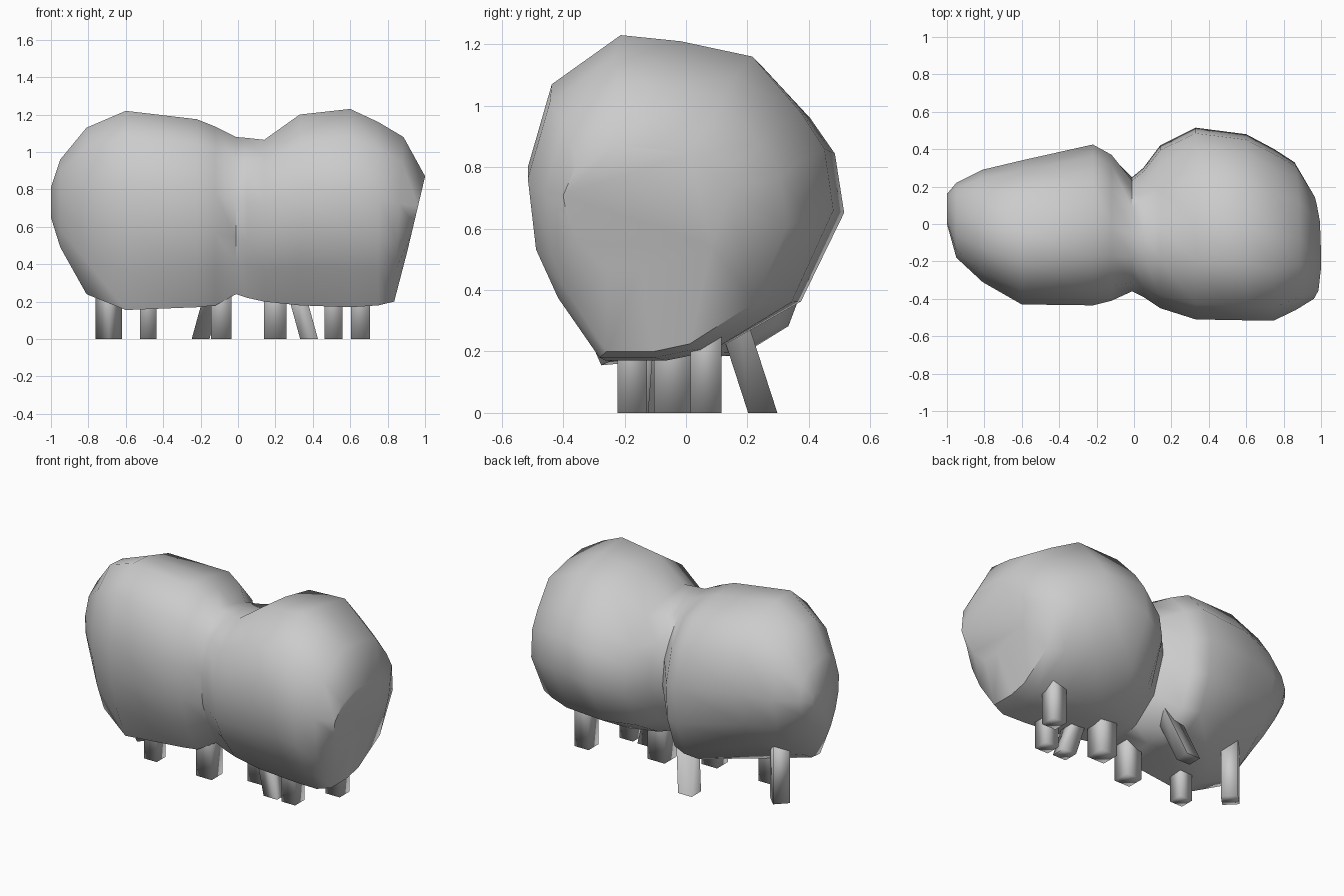
import bpy, bmesh
from mathutils import Vector

if "Cube" in bpy.data.objects:
    bpy.data.objects.remove(bpy.data.objects["Cube"])


def fit(profile, station):
    """Fit a cross-section (y, z) to x, y-min, y-max, z-min, z-max and lean of a station."""
    x, ya, yb, za, zb, lean = station
    ys, zs = [p[0] for p in profile], [p[1] for p in profile]
    ring = []
    for y, z in profile:
        u = (y - min(ys)) / (max(ys) - min(ys))
        t = (z - min(zs)) / (max(zs) - min(zs))
        ring.append((x + lean * (t - 0.5), ya + u * (yb - ya), za + t * (zb - za)))
    return ring


def loft(name, rings, angle):
    """Skin a list of equal rings, cap both ends and shade smooth by angle."""
    bm = bmesh.new()
    rings = [[bm.verts.new(p) for p in ring] for ring in rings]
    n = len(rings[0])
    for a, b in zip(rings, rings[1:]):
        for i in range(n):
            bm.faces.new((a[i], a[(i + 1) % n], b[(i + 1) % n], b[i]))
    bm.faces.new(rings[0])
    bm.faces.new(rings[-1])
    bmesh.ops.recalc_face_normals(bm, faces=bm.faces)
    mesh = bpy.data.meshes.new(name)
    bm.to_mesh(mesh)
    bm.free()
    ob = bpy.data.objects.new(name, mesh)
    bpy.context.collection.objects.link(ob)
    bpy.ops.object.select_all(action='DESELECT')
    ob.select_set(True)
    bpy.context.view_layer.objects.active = ob
    bpy.ops.object.shade_smooth_by_angle(angle=angle)


def leg(name, foot, top, size, turned):
    """Square post from the ground up into the body."""
    h = size / 2
    corners = [(-h, -h), (h, -h), (h, h), (-h, h)]
    if turned:
        d = h * 1.414
        corners = [(-d, 0), (0, -d), (d, 0), (0, d)]
    loft(name, [[Vector(end) + Vector((x, y, 0)) for x, y in corners] for end in (foot, top)], 1.6)


# Left end: underside slopes up towards the back
end_profile = [(-.26, .15), (-.14, .16), (.0, .23), (.22, .38), (.36, .55), (.42, .77), (.36, .98),
               (.22, 1.15), (0, 1.21), (-.17, 1.22), (-.35, 1.08), (-.43, .82), (-.42, .58), (-.36, .36)]
left_end = [
    (-1.0, 0, .16, .65, .81, 0),
    (-.95, -.18, .22, .49, .96, 0),
    (-.81, -.31, .29, .24, 1.13, 0),
    (-.60, -.43, .34, .155, 1.22, 0)]

# Left lobe: wider underside
left_profile = [(-.24, .15), (0, .16), (.18, .17), (.33, .27), (.41, .5), (.42, .75), (.36, .98),
                (.22, 1.15), (0, 1.21), (-.17, 1.22), (-.35, 1.08), (-.43, .82), (-.42, .58), (-.36, .36)]
left = [
    (-.22, -.435, .425, .17, 1.175, 0),
    (-.12, -.41, .37, .18, 1.135, 0)]

# Right lobe: tapered underside, slanted end
right_profile = [(-.25, .17), (-.05, .17), (.1, .2), (.37, .36), (.51, .66), (.48, .86), (.40, .98),
                 (.24, 1.16), (0, 1.21), (-.2, 1.23), (-.43, 1.07), (-.51, .8), (-.48, .55), (-.4, .38)]
right = [
    (-.01, -.36, .25, .24, 1.08, 0),
    (.05, -.39, .30, .22, 1.075, 0),
    (.14, -.45, .42, .20, 1.065, 0),
    (.33, -.51, .515, .18, 1.20, 0),
    (.60, -.515, .48, .17, 1.23, 0),
    (.75, -.515, .40, .18, 1.16, 0),
    (.86, -.46, .33, .20, 1.08, .05),
    (.953, -.40, .16, .47, .87, .095)]
loft("body", [fit(end_profile, s) for s in left_end] + [fit(left_profile, s) for s in left]
     + [fit(right_profile, s) for s in right], 0.9)

# Legs: foot (x, y), top (x, y), size, turned by 45 degrees
legs = [
    ((-.69, .04), (-.69, .04), .1, True),
    ((-.48, -.15), (-.48, -.15), .09, False),
    ((-.20, .25), (-.09, .12), .095, False),
    ((-.09, -.16), (-.09, -.16), .11, False),
    ((.20, -.045), (.20, -.045), .12, False),
    ((.38, -.17), (.27, -.14), .095, False),
    ((.51, -.175), (.51, -.175), .095, False),
    ((.655, .065), (.655, .065), .1, False)]
for i, (foot, top, size, turned) in enumerate(legs, 1):
    leg(f"leg_{i}", (*foot, 0), (*top, .4), size, turned)
